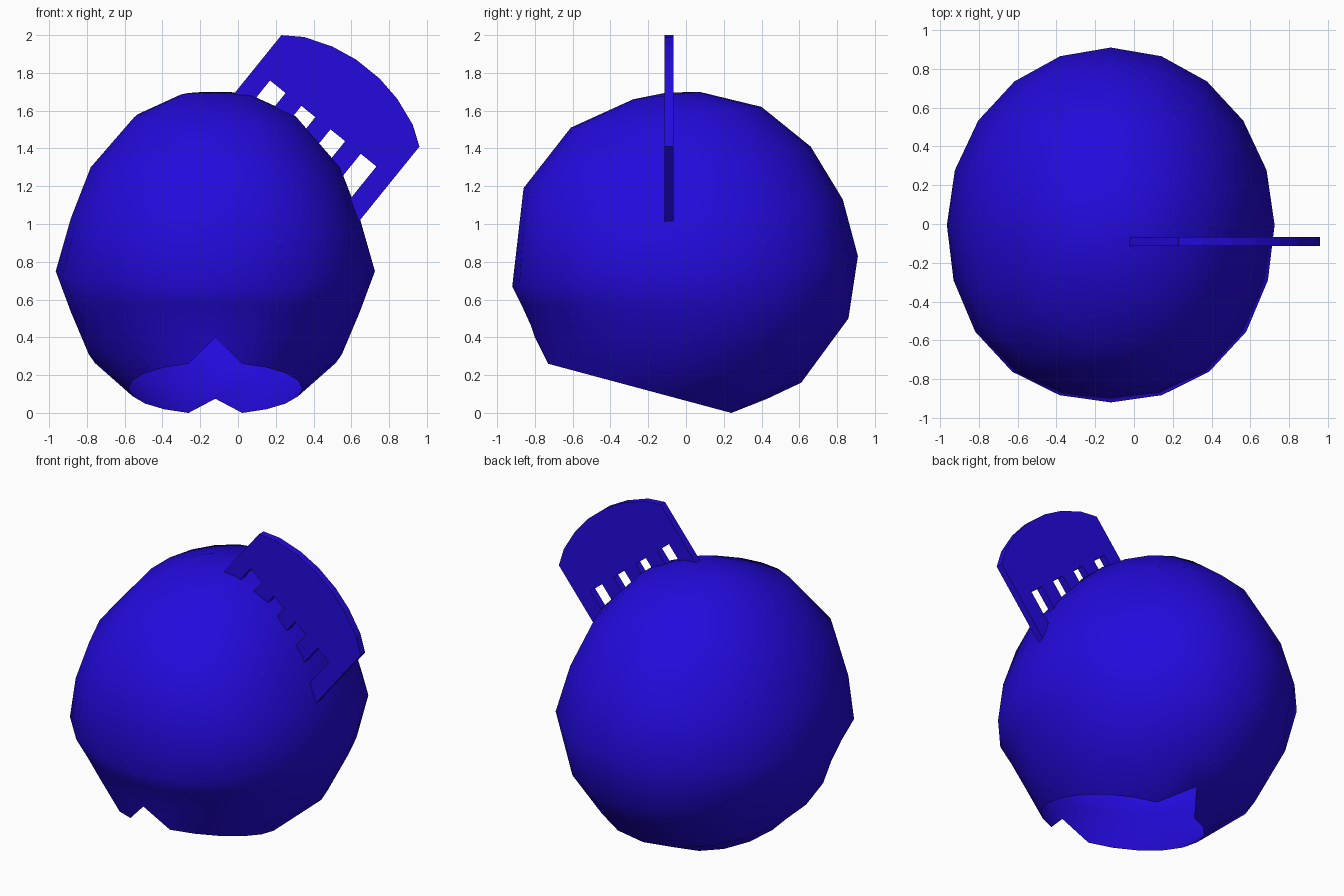
import bpy, bmesh
from math import sin, cos, pi

if "Cube" in bpy.data.objects:
    bpy.data.objects.remove(bpy.data.objects["Cube"])

mat = bpy.data.materials.new("blue")
mat.diffuse_color = (0.017, 0.003, 0.72, 1)
mat.use_nodes = True
mat.node_tree.nodes["Principled BSDF"].inputs["Base Color"].default_value = mat.diffuse_color


def finish(bm, name, smooth):
    me = bpy.data.meshes.new(name)
    bmesh.ops.recalc_face_normals(bm, faces=bm.faces)
    for f in bm.faces:
        f.smooth = smooth
    bm.to_mesh(me)
    bm.free()
    me.materials.append(mat)
    ob = bpy.data.objects.new(name, me)
    bpy.context.collection.objects.link(ob)
    return ob


# Hair: tilted oval rings,
# each (front y, front z, back y, back z, half width, bulge at the front corners)
CX, SEG = -0.12, 20
RINGS = [
    (-0.28, 1.66, 0.07, 1.70, 0.19, 0),
    (-0.61, 1.51, 0.40, 1.62, 0.43, 0.02),
    (-0.86, 1.19, 0.66, 1.41, 0.66, 0.04),
    (-0.89, 0.93, 0.83, 1.13, 0.765, 0.06),
    (-0.92, 0.67, 0.91, 0.83, 0.845, 0.025),
    (-0.87, 0.57, 0.86, 0.50, 0.765, 0.02),
    (-0.82, 0.46, 0.61, 0.16, 0.67, 0),
    (-0.755, 0.267, 0.265, -0.007, 0.46, 0),
]
bm = bmesh.new()
rows = []
for fy, fz, by, bz, w, bulge in RINGS:
    row = []
    for i in range(SEG):
        a = 2 * pi * i / SEG
        s = 1 + (bulge * sin(2 * a) ** 2 if cos(a) > 0 else 0)
        k = (1 - s * cos(a)) / 2
        row.append(bm.verts.new((CX + s * w * sin(a), fy + (by - fy) * k, fz + (bz - fz) * k)))
    rows.append(row)
# Pointed notches in the hairline at the forehead and nape
rows[-1][0].co = (CX, -0.80, 0.40)
rows[-1][SEG // 2].co = (CX, 0.43, 0.075)
crown = bm.verts.new((CX, -0.105, 1.695))
for i in range(SEG):
    j = (i + 1) % SEG
    bm.faces.new((crown, rows[0][i], rows[0][j]))
    for r0, r1 in zip(rows, rows[1:]):
        bm.faces.new((r0[i], r1[i], r1[j], r0[j]))
finish(bm, "hair", True)

# Comb: outline in its own frame (u across, v along the teeth), extruded in y
ARC = [(0, 0), (0.10, -0.068), (0.25, -0.123), (0.39, -0.148), (0.55, -0.148),
       (0.69, -0.123), (0.84, -0.068), (0.94, 0)]
SLOTS = [(0.104, 0.21), (0.318, 0.413), (0.516, 0.616), (0.722, 0.829)]
ROOT, TIP = 0.225, 0.85
outline = ARC + [(0.94, TIP)]
for a, b in reversed(SLOTS):
    outline += [(b, TIP), (b, ROOT), (a, ROOT), (a, TIP)]
outline.append((0, TIP))


def comb_point(u, v):
    return (0.23 + 0.777 * u - 0.628 * v, -0.113, 2.0 - 0.628 * u - 0.777 * v)


bm = bmesh.new()
face = bm.faces.new([bm.verts.new(comb_point(u, v)) for u, v in outline])
ext = bmesh.ops.extrude_face_region(bm, geom=[face])
bmesh.ops.translate(bm, vec=(0, 0.046, 0),
                    verts=[g for g in ext["geom"] if isinstance(g, bmesh.types.BMVert)])
finish(bm, "comb", False)
